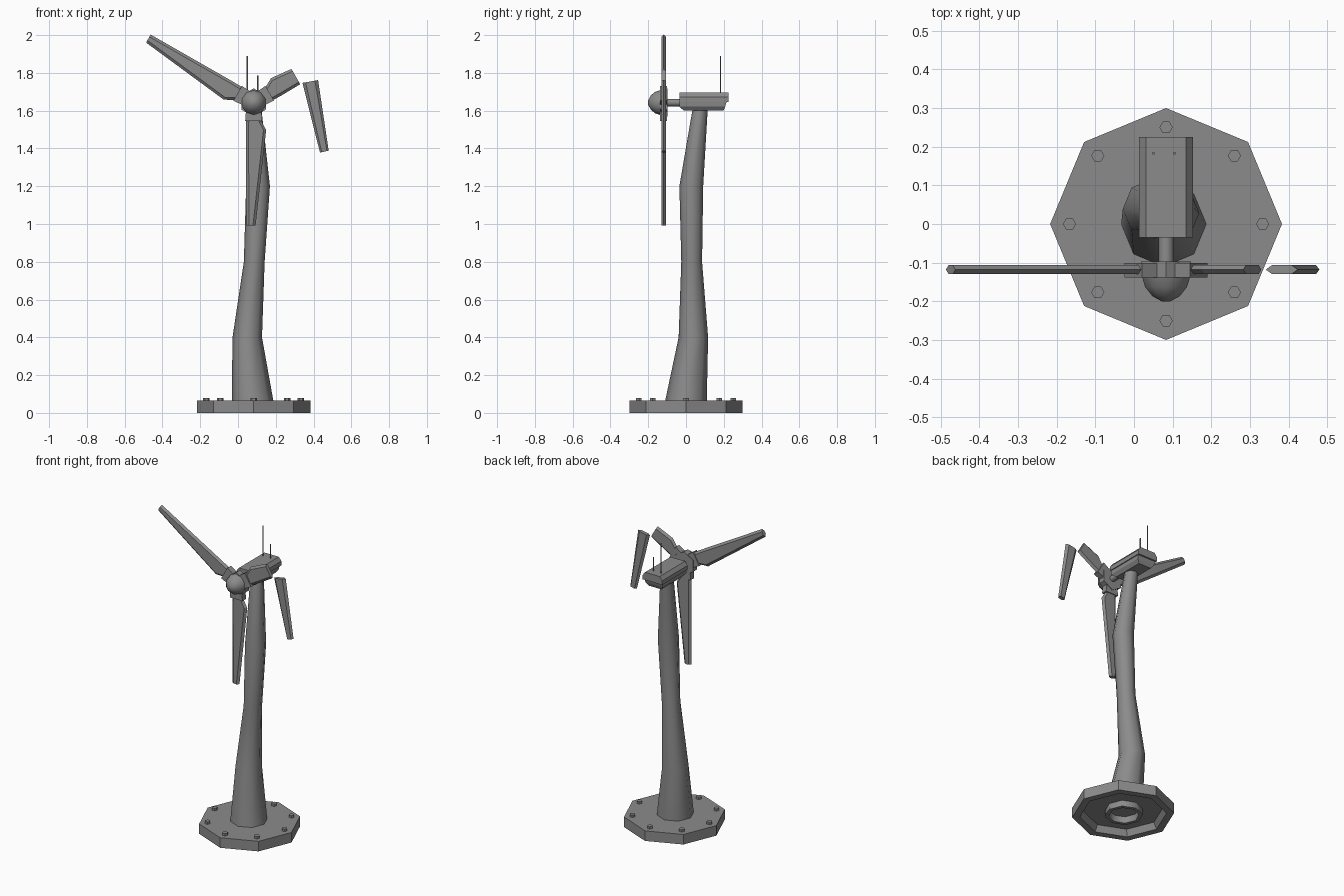
import bpy, bmesh, math
from mathutils import Vector, Matrix

cube = bpy.data.objects.get("Cube")
if cube:
    bpy.data.objects.remove(cube, do_unlink=True)

grey = bpy.data.materials.new("weathered_grey")
grey.use_nodes = True
COLOR = (0.26, 0.26, 0.26, 1)
grey.diffuse_color = COLOR
bsdf = next(n for n in grey.node_tree.nodes if n.type == 'BSDF_PRINCIPLED')
bsdf.inputs["Base Color"].default_value = COLOR

AXIS_X = 0.083          # tower and rotor line
HUB = Vector((AXIS_X, -0.118, 1.643))


def loft(name, rings, smooth=None):
    """Skin a list of equal-length rings and cap both ends."""
    bm = bmesh.new()
    loops = [[bm.verts.new(p) for p in ring] for ring in rings]
    for a, b in zip(loops, loops[1:]):
        for i in range(len(a)):
            j = (i + 1) % len(a)
            bm.faces.new((a[i], a[j], b[j], b[i]))
    bm.faces.new(loops[0])
    bm.faces.new(loops[-1])
    bmesh.ops.recalc_face_normals(bm, faces=bm.faces)
    mesh = bpy.data.meshes.new(name)
    bm.to_mesh(mesh)
    bm.free()
    mesh.materials.append(grey)
    obj = bpy.data.objects.new(name, mesh)
    bpy.context.collection.objects.link(obj)
    if smooth:
        bpy.ops.object.select_all(action='DESELECT')
        obj.select_set(True)
        bpy.context.view_layer.objects.active = obj
        bpy.ops.object.shade_smooth_by_angle(angle=math.radians(smooth))
    return obj


def circle(x, y, z, r, n=8):
    """Horizontal ring with its first corner on +x."""
    return [Vector((x + r * math.cos(math.tau * i / n),
                    y + r * math.sin(math.tau * i / n), z)) for i in range(n)]


def disc(y, r, n=10):
    """Upright ring facing along y, centred on the rotor axis."""
    return [Vector((HUB.x + r * math.sin(math.tau * i / n), y,
                    HUB.z + r * math.cos(math.tau * i / n))) for i in range(n)]


def rect(hw, y0, y1, z):
    return [Vector((AXIS_X + sx * hw, y, z))
            for sx, y in ((-1, y0), (1, y0), (1, y1), (-1, y1))]


# Foundation: octagonal plate with a hollow underside
loft("foundation", [circle(AXIS_X, 0, z, r) for z, r in
                    ((0.04, 0.235), (0, 0.255), (0, 0.30), (0.065, 0.30))])
for i, p in enumerate(circle(AXIS_X, 0, 0.06, 0.25)):
    loft(f"anchor_bolt_{i + 1}",
         [circle(p.x, p.y, z, 0.017, 6) for z in (0.06, 0.08)])

# Tower: bent octagonal tube, recessed at the foot
loft("tower", [circle(*s) for s in (
    (0.078, 0, 0.045, 0.085),
    (0.078, 0, 0.0, 0.09),
    (0.078, 0, 0.0, 0.112),
    (0.077, 0, 0.065, 0.110),
    (0.049, 0.039, 0.40, 0.078),
    (0.086, 0.030, 0.80, 0.055),
    (0.106, 0.028, 1.20, 0.063),
    (0.084, 0.075, 1.61, 0.040))], smooth=50)

# Nacelle: hood overhanging a tapered lower body
loft("nacelle", [rect(*s) for s in (
    (0.045, -0.012, 0.198, 1.60),
    (0.062, -0.035, 0.208, 1.622),
    (0.064, -0.035, 0.214, 1.645),
    (0.070, -0.035, 0.225, 1.645),
    (0.070, -0.035, 0.225, 1.672),
    (0.052, -0.035, 0.225, 1.695))])
for name, x, top in (("tall_antenna", 0.050, 1.89), ("short_antenna", 0.105, 1.785)):
    loft(name, [circle(x, 0.183, z, 0.004, 6) for z in (1.69, top)])

# Rotor shaft, hub and nose cone
loft("rotor_shaft", [disc(y, 0.02, 8) for y in (-0.11, -0.03)], smooth=50)
loft("hub", [disc(y, 0.075, 6) for y in (-0.138, -0.097)])
loft("nose_cone", [disc(y, r) for y, r in (
    (-0.2, 0.012), (-0.187, 0.037), (-0.163, 0.057), (-0.135, 0.066))], smooth=50)


def blade_section(r, lo, hi, t=0.012):
    """Flat hexagonal section: distance along blade, then chord limits."""
    e = min(0.014, (hi - lo) / 3)
    return [Vector((r, y, c)) for c, y in (
        (lo, 0), (lo + e, -t), (hi - e, -t), (hi, 0), (hi - e, t), (lo + e, t))]


def rotor_part(name, rings, angle):
    obj = loft(name, rings)
    obj.matrix_world = (Matrix.Translation(HUB)
                        @ Matrix.Rotation(-math.radians(angle), 4, 'Y'))
    return obj


ROOT = [blade_section(0.07, -0.036, 0.036), blade_section(0.10, -0.040, 0.042),
        blade_section(0.145, -0.041, 0.066)]
BREAK = blade_section(0.262, -0.039, 0.054)
TIP = blade_section(0.652, -0.039, 0.010)

for name, angle, end in (("lower", -90, TIP), ("upper", 150, TIP), ("broken", 30, BREAK)):
    rotor_part(f"{name}_blade", ROOT + [end], angle)
    # Clamp block holding the blade root
    rotor_part(f"{name}_blade_socket",
               [[Vector((r, y, c)) for y, c in
                 ((-0.02, -w), (0.017, -w), (0.017, w), (-0.02, w))]
                for r, w in ((0.03, 0.040), (0.098, 0.045))], angle)

# Snapped outer half of the broken blade, hanging from the break
hang = []
for a, b in (((0.341, 1.747), (0.424, 1.762)), ((0.434, 1.378), (0.480, 1.388))):
    a, b = Vector((a[0], HUB.y, a[1])), Vector((b[0], HUB.y, b[1]))
    ring = []
    for f, y in ((0, 0), (0.2, -1), (0.8, -1), (1, 0), (0.8, 1), (0.2, 1)):
        ring.append(a.lerp(b, f) + Vector((0, 0.012 * y, 0)))
    hang.append(ring)
loft("hanging_blade_tip", hang)
